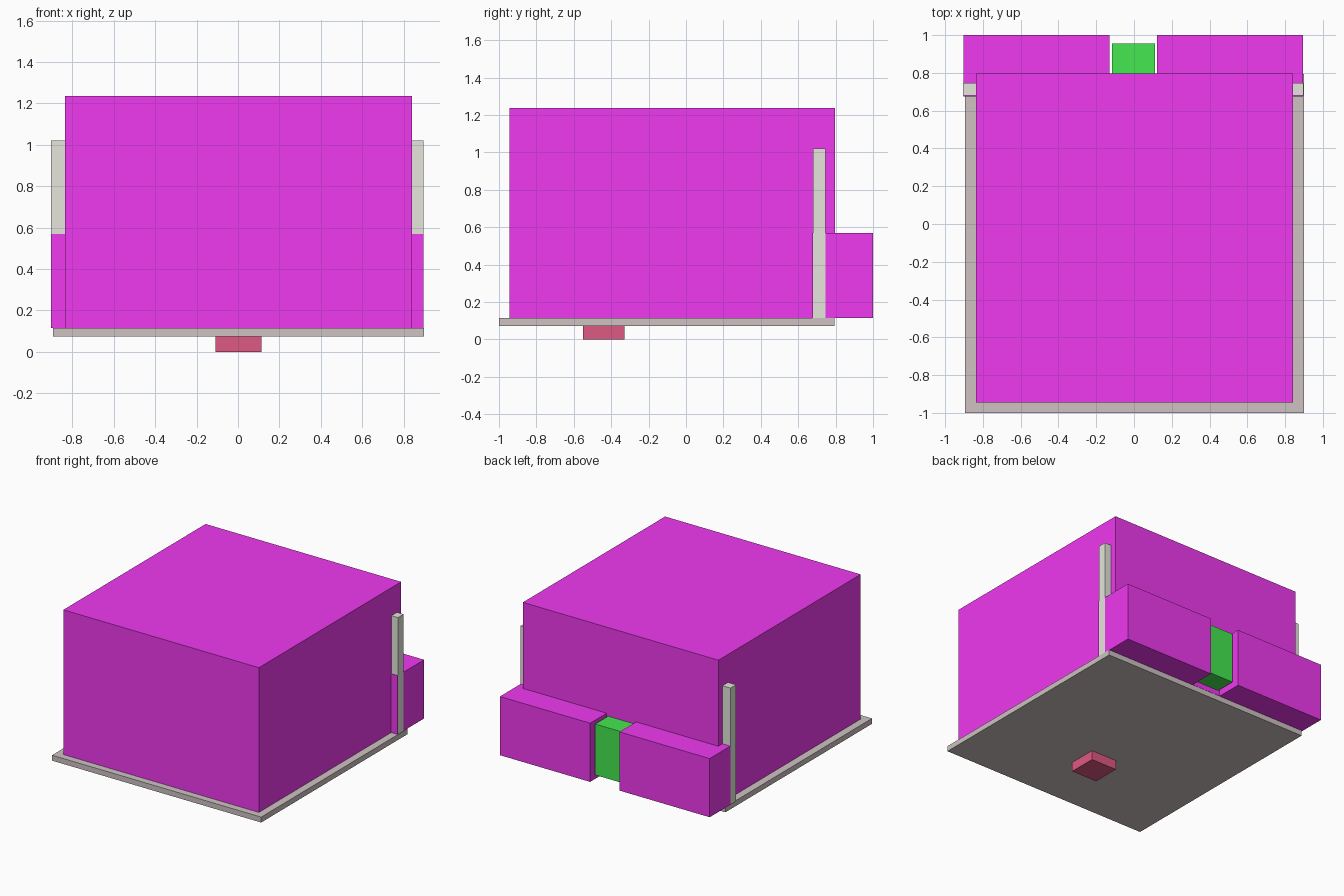
import bpy
import bmesh

if "Cube" in bpy.data.objects:
    bpy.data.objects.remove(bpy.data.objects["Cube"])


def material(name, color):
    m = bpy.data.materials.new(name)
    m.diffuse_color = (*color, 1)
    m.use_nodes = True
    m.node_tree.nodes["Principled BSDF"].inputs["Base Color"].default_value = m.diffuse_color
    return m


magenta = material("magenta", (0.87, 0.04, 0.87))
green = material("green", (0.06, 0.80, 0.08))
red = material("red", (0.73, 0.10, 0.23))
taupe = material("taupe", (0.62, 0.54, 0.54))
stone = material("stone", (0.79, 0.79, 0.72))


def box(name, x, y, z, mat):
    """Axis-aligned box given by its (min, max) on each axis."""
    mesh = bpy.data.meshes.new(name)
    bm = bmesh.new()
    bmesh.ops.create_cube(bm, size=1)
    for v in bm.verts:
        v.co = [r[0] if c < 0 else r[1] for c, r in zip(v.co, (x, y, z))]
    bm.to_mesh(mesh)
    bm.free()
    mesh.materials.append(mat)
    ob = bpy.data.objects.new(name, mesh)
    bpy.context.collection.objects.link(ob)
    return ob


# Foot and base plate
box("foot", (-0.108, 0.114), (-0.55, -0.33), (0, 0.073), red)
box("base_plate", (-0.895, 0.899), (-1.0, 0.795), (0.073, 0.115), taupe)

# Main body
box("main_body", (-0.836, 0.841), (-0.945, 0.797), (0.115, 1.237), magenta)

# Two rear blocks with a narrow gap, and the connector between them
box("rear_block_left", (-0.903, -0.130), (0.675, 1.0), (0.115, 0.57), magenta)
box("rear_block_right", (0.122, 0.896), (0.675, 1.0), (0.115, 0.57), magenta)
box("connector", (-0.116, 0.110), (0.78, 0.956), (0.155, 0.55), green)

# Side posts
box("post_left", (-0.904, -0.832), (0.679, 0.747), (0.116, 1.02), stone)
box("post_right", (0.825, 0.897), (0.679, 0.747), (0.116, 1.02), stone)
